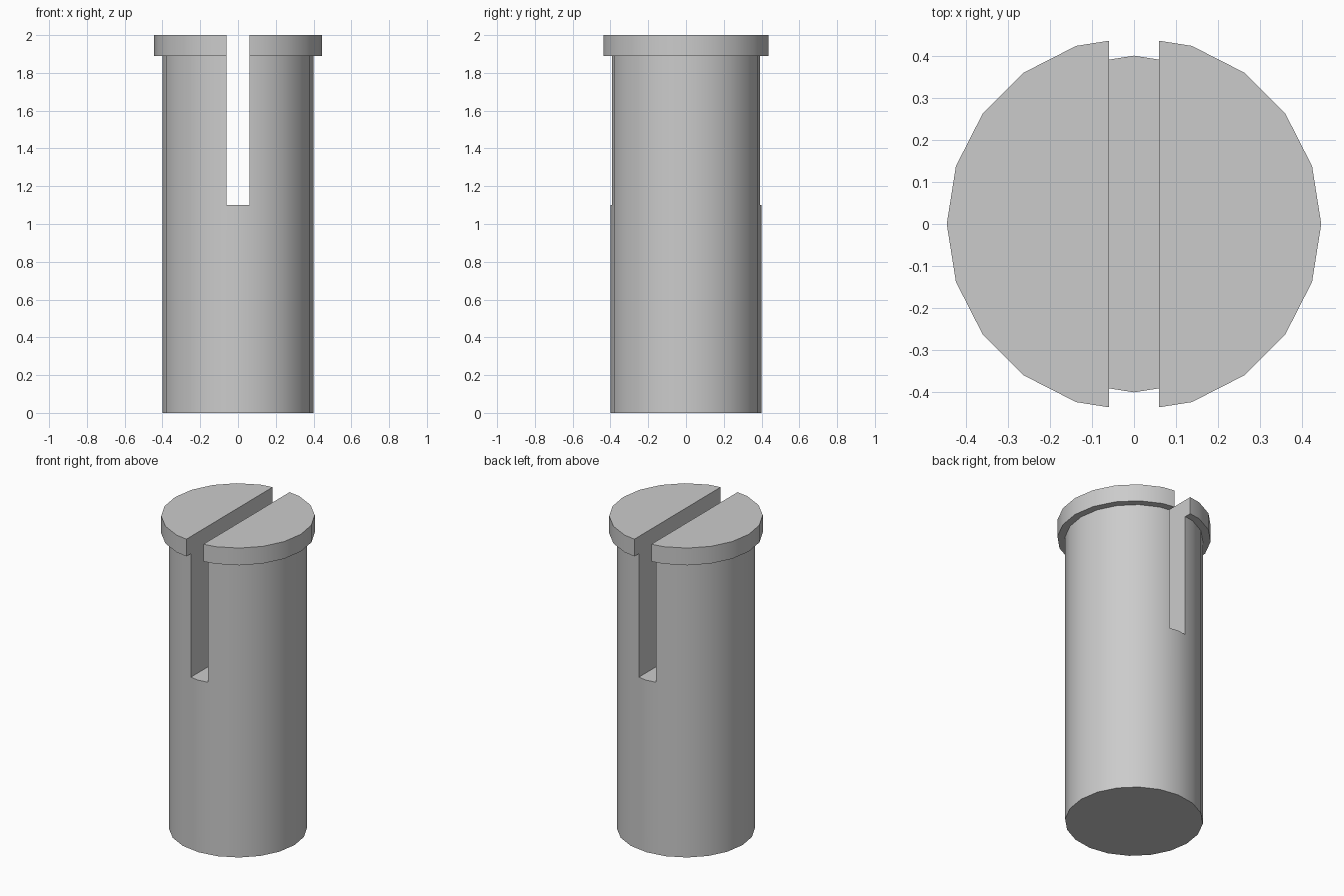
import bpy, bmesh, math

if "Cube" in bpy.data.objects:
    bpy.data.objects.remove(bpy.data.objects["Cube"])

SIDES = 20
# Half profile (radius, height): shaft with a wider rim at the top
PROFILE = [(0.40, 0.0), (0.40, 1.89), (0.445, 1.89), (0.445, 2.0)]
SLOT_WIDTH, SLOT_FLOOR = 0.12, 1.10

# Flanged pin: profile revolved into 20 sides, closed at both ends
bm = bmesh.new()
rings = [[bm.verts.new((r * math.cos(2 * math.pi * i / SIDES),
                        r * math.sin(2 * math.pi * i / SIDES), z))
          for i in range(SIDES)] for r, z in PROFILE]
for lower, upper in zip(rings, rings[1:]):
    for i in range(SIDES):
        j = (i + 1) % SIDES
        bm.faces.new((lower[i], lower[j], upper[j], upper[i]))
bm.faces.new(rings[0][::-1])
bm.faces.new(rings[-1])
mesh = bpy.data.meshes.new("slotted_pin")
bm.to_mesh(mesh)
bm.free()
pin = bpy.data.objects.new("slotted_pin", mesh)
bpy.context.collection.objects.link(pin)

# Slot: a straight cut from front to back, open at the top
bpy.ops.mesh.primitive_cube_add(size=1, location=(0, 0, SLOT_FLOOR + 0.6))
cutter = bpy.context.object
cutter.name = "slot_cutter"
cutter.scale = (SLOT_WIDTH, 1.2, 1.2)
cutter.hide_render = True

cut = pin.modifiers.new("slot", 'BOOLEAN')
cut.operation = 'DIFFERENCE'
cut.solver = 'EXACT'
cut.object = cutter

bpy.ops.object.select_all(action='DESELECT')
pin.select_set(True)
bpy.context.view_layer.objects.active = pin
bpy.ops.object.modifier_apply(modifier=cut.name)
bpy.data.objects.remove(cutter, do_unlink=True)

# Smooth round sides, crisp rim and slot edges
bpy.ops.object.shade_smooth_by_angle(angle=math.radians(30))
